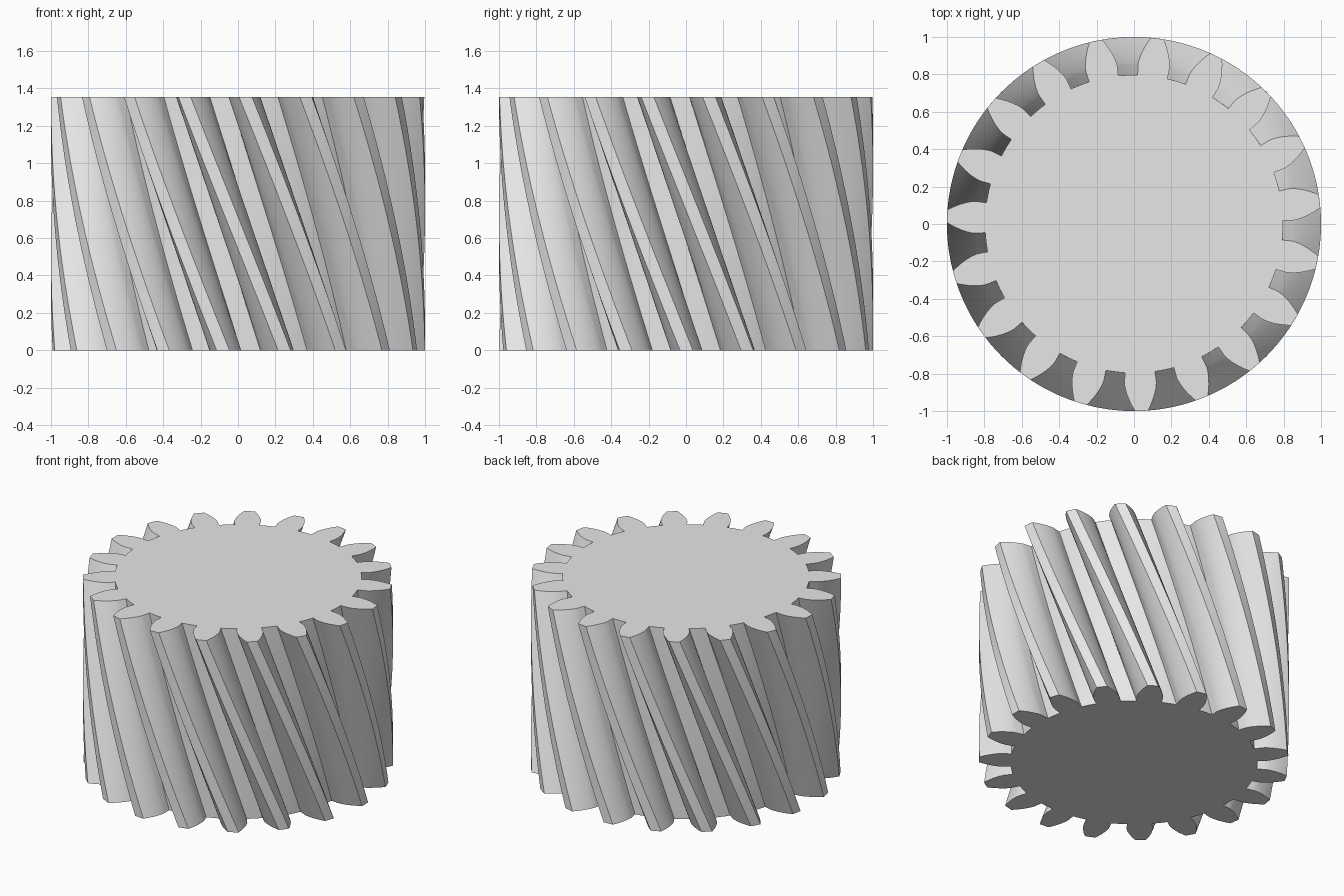
import bpy, bmesh, math

if "Cube" in bpy.data.objects:
    bpy.data.objects.remove(bpy.data.objects["Cube"])

TEETH = 19
HEIGHT = 1.355
R_TIP, R_ROOT = 1.0, 0.797
R_PITCH, R_BASE = 0.91, 0.8486
TWIST = math.radians(31)            # bottom is turned ahead of the top
TOP_PHASE = math.radians(272.3)     # angle of one tooth on the top face
SLICES = 28
STEP = 2 * math.pi / TEETH


def involute(r):
    a = math.acos(min(1.0, R_BASE / r))
    return math.tan(a) - a


def half_angle(r):
    """Half the angular thickness of a tooth at radius r."""
    return STEP / 4 + involute(R_PITCH) - involute(max(r, R_BASE))


# Outline of one tooth and the following gap, as (radius, angle) pairs
radii = [R_ROOT, R_BASE] + [R_BASE + (R_TIP - R_BASE) * t for t in (0.08, 0.25, 0.45, 0.65, 0.83, 1.0)]
tooth = [(r, -half_angle(r)) for r in radii]
tooth += [(R_TIP, 0.0)]
tooth += [(r, half_angle(r)) for r in reversed(radii)]
tooth += [(R_ROOT, STEP / 2)]
outline = [(r, a + i * STEP) for i in range(TEETH) for r, a in tooth]

# Sweep the outline upward along the helix
bm = bmesh.new()
rings = []
for k in range(SLICES + 1):
    t = k / SLICES
    turn = TOP_PHASE + TWIST * (1 - t)
    rings.append([bm.verts.new((r * math.cos(a + turn), r * math.sin(a + turn), HEIGHT * t))
                  for r, a in outline])
n = len(outline)
for low, high in zip(rings, rings[1:]):
    for i in range(n):
        j = (i + 1) % n
        bm.faces.new((low[i], low[j], high[j], high[i]))

# Flat end faces
bm.faces.new(rings[-1])
bm.faces.new(list(reversed(rings[0])))

mesh = bpy.data.meshes.new("helical_gear")
bm.to_mesh(mesh)
bm.free()
gear = bpy.data.objects.new("helical_gear", mesh)
bpy.context.collection.objects.link(gear)

# Plain grey metal
grey = bpy.data.materials.new("grey")
grey.diffuse_color = (0.8, 0.8, 0.8, 1.0)
grey.use_nodes = True
grey.node_tree.nodes["Principled BSDF"].inputs["Base Color"].default_value = grey.diffuse_color
mesh.materials.append(grey)

# Smooth flanks, sharp tooth and end edges
bpy.context.view_layer.objects.active = gear
gear.select_set(True)
bpy.ops.object.shade_smooth_by_angle(angle=math.radians(30))
